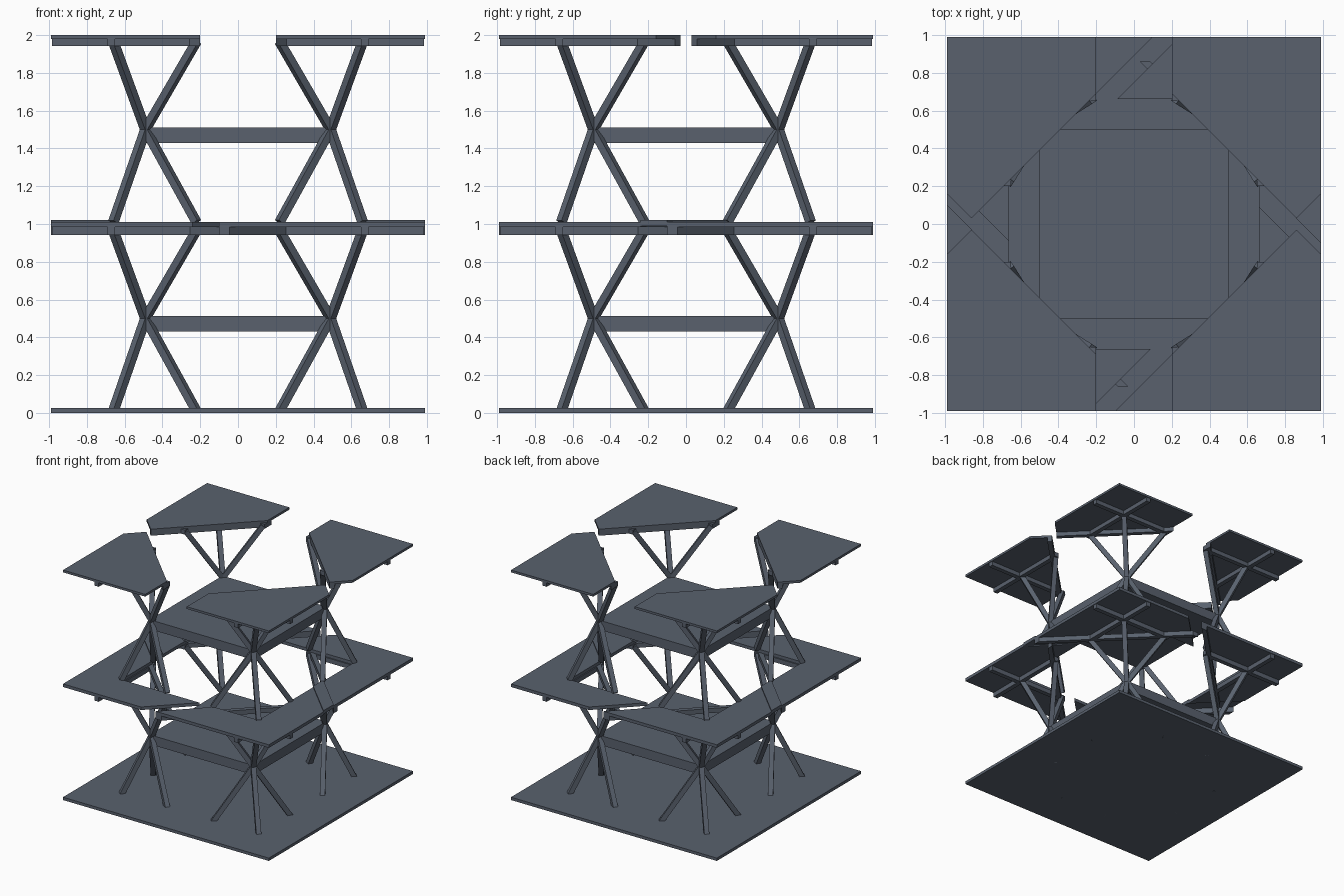
import bpy, bmesh, math
from mathutils import Vector, Matrix

cube = bpy.data.objects.get("Cube")
if cube:
    bpy.data.objects.remove(cube)

steel = bpy.data.materials.new("slate_grey")
steel.use_nodes = True
COLOR = (0.10, 0.12, 0.155, 1)
steel.diffuse_color = COLOR
steel.node_tree.nodes["Principled BSDF"].inputs["Base Color"].default_value = COLOR

QUADS = [(1, -1), (1, 1), (-1, 1), (-1, -1)]
EDGE = 0.99      # outer half width of every deck
INNER = 0.66     # inner edge of the walkway ring
NODE = 0.49      # where the struts meet
FOOT = 0.22      # inner strut end
DECK = 0.025     # deck thickness


def finish(bm, name):
    bmesh.ops.recalc_face_normals(bm, faces=bm.faces)
    mesh = bpy.data.meshes.new(name)
    bm.to_mesh(mesh)
    bm.free()
    mesh.materials.append(steel)
    obj = bpy.data.objects.new(name, mesh)
    bpy.context.collection.objects.link(obj)
    return obj


def plate(name, outline, bottom, top):
    """Flat plate extruded from an outline."""
    bm = bmesh.new()
    face = bm.faces.new([bm.verts.new((x, y, bottom)) for x, y in outline])
    ext = bmesh.ops.extrude_face_region(bm, geom=[face])
    verts = [v for v in ext["geom"] if isinstance(v, bmesh.types.BMVert)]
    bmesh.ops.translate(bm, verts=verts, vec=(0, 0, top - bottom))
    return finish(bm, name)


def bar(name, a, b, width=0.04):
    """Square bar between two points."""
    a, b = Vector(a), Vector(b)
    axis = (b - a).normalized()
    side = axis.cross(Vector((0, 0, 1))).normalized()
    up = side.cross(axis)
    rot = Matrix((side, up, axis)).transposed().to_4x4()
    bm = bmesh.new()
    bmesh.ops.create_cube(bm, size=1)
    scale = Matrix.Diagonal((width, width, (b - a).length, 1))
    bm.transform(Matrix.Translation((a + b) / 2) @ rot @ scale)
    return finish(bm, name)


def turn(points, k):
    """Rotate an outline by k quarter turns."""
    for _ in range(k):
        points = [(-y, x) for x, y in points]
    return points


def square(h):
    return [(-h, -h), (h, -h), (h, h), (-h, h)]


# Base
plate("base_plate", square(EDGE), 0, DECK)

for level, z in (("lower", 0), ("upper", 1)):
    # Floor slab held at the strut nodes
    plate(level + "_floor_slab", square(0.5), z + 0.43, z + 0.512)

    # Three struts down and three up from each node
    for sx, sy in QUADS:
        node = (sx * NODE, sy * NODE, z + 0.5)
        for fx, fy in ((INNER, INNER), (FOOT, INNER), (INNER, FOOT)):
            fx, fy = fx * sx, fy * sy
            bar(level + "_strut_down", node, (fx, fy, z + 0.01))
            bar(level + "_strut_up", node, (fx, fy, z + 0.965))

        # Crossed ribs below the deck
        rib = INNER + 0.01
        rz = z + 0.963
        bar(level + "_rib_x", (sx * 0.2, sy * rib, rz), (sx * (EDGE - 0.005), sy * rib, rz))
        bar(level + "_rib_y", (sx * rib, sy * 0.2, rz), (sx * rib, sy * (EDGE - 0.005), rz))

# Walkway ring, four interlocking corner pieces
walkway = [(-0.1, -EDGE), (EDGE, -EDGE), (EDGE, -0.24), (INNER, 0.09),
           (INNER, -INNER), (0.23, -INNER)]
brace = [(-0.1, -EDGE), (-0.045, -EDGE), (0.86, -0.085), (0.86, -0.03)]
bridge = [(EDGE, -0.24), (EDGE, -0.1), (INNER, 0.23), (INNER, 0.09)]
for k in range(4):
    plate("walkway_deck", turn(walkway, k), 0.983, 1.01)
    plate("walkway_brace", turn(brace, k), 0.943, 0.983)
    # Raised joint plates on two sides only
    if k % 2 == 0:
        plate("walkway_bridge", turn(bridge, k), 0.99, 1.02)

# Roof canopies with a diagonal beam below the inner edge
canopy = [(0.2, EDGE), (EDGE, EDGE), (EDGE, 0.16), (0.86, 0.03), (0.2, 0.69)]
beam = [(0.2, 0.69), (0.86, 0.03), (0.888, 0.058), (0.2, 0.746)]
for sx, sy in QUADS:
    plate("roof_canopy", [(x * sx, y * sy) for x, y in canopy], 1.98, 2.0)
    plate("canopy_beam", [(x * sx, y * sy) for x, y in beam], 1.943, 1.98)
